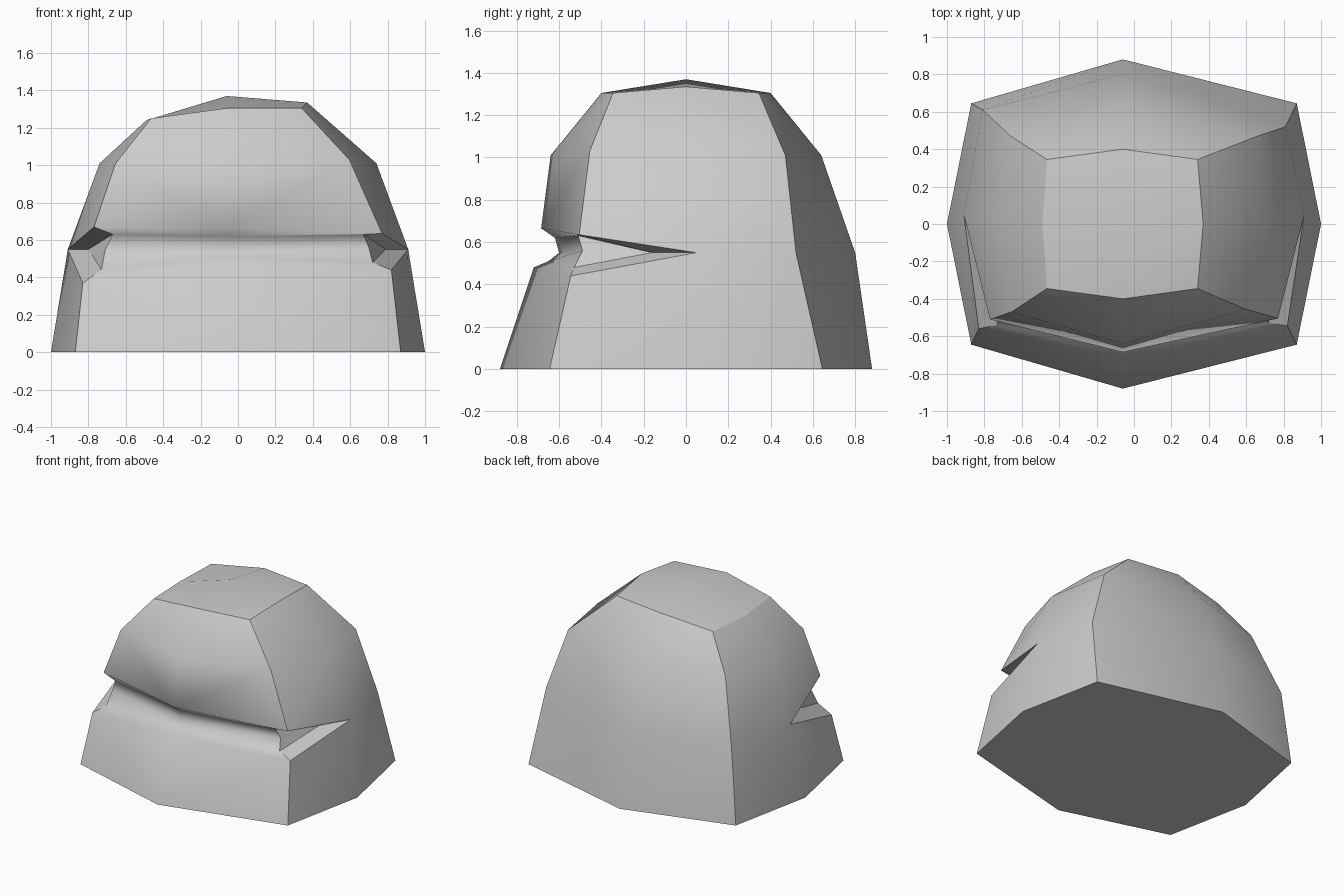
import bpy, bmesh

if "Cube" in bpy.data.objects:
    bpy.data.objects.remove(bpy.data.objects["Cube"])

bm = bmesh.new()
patch = {}  # face -> name of the smooth patch it belongs to


def column(points):
    return [bm.verts.new(p) for p in points]


def face(group, *verts):
    patch[bm.faces.new(verts)] = group


def strip(group, a, b):
    """Join two columns of equal length with quads."""
    for i in range(len(a) - 1):
        face(group, a[i], b[i], b[i + 1], a[i + 1])


# Middle columns: (y, z) profiles at x = -0.06
back = column([(-0.06, y, z) for y, z in
               [(0.88, 0), (0.80, 0.55), (0.64, 1.01), (0.40, 1.305)]])
front = column([(-0.06, y, z) for y, z in
                [(-0.88, 0), (-0.72, 0.48), (-0.65, 0.51), (-0.60, 0.55),
                 (-0.62, 0.62), (-0.685, 0.665), (-0.64, 1.01), (-0.40, 1.305)]])
crown = bm.verts.new((-0.06, 0, 1.37))

# Side columns (last point is the inside of the side slit)
side = {
    1: column([(1, 0, 0), (0.91, 0.05, 0.55), (0.74, 0, 1.01), (0.37, 0, 1.335),
               (0.79, -0.16, 0.55)]),
    -1: column([(-1, 0, 0), (-0.91, 0.05, 0.55), (-0.74, 0, 1.01), (-0.49, 0, 1.24),
                (-0.80, -0.16, 0.55)]),
}
# Rear corner columns
rear = {
    1: column([(0.87, 0.645, 0), (0.81, 0.52, 0.55), (0.66, 0.47, 1.01), (0.34, 0.345, 1.305)]),
    -1: column([(-0.87, 0.645, 0), (-0.81, 0.61, 0.55), (-0.66, 0.47, 1.01), (-0.465, 0.345, 1.25)]),
}
# Front corner columns, running through the groove
fore = {
    1: column([(0.87, -0.645, 0), (0.82, -0.545, 0.44), (0.72, -0.53, 0.48),
               (0.70, -0.49, 0.56), (0.67, -0.51, 0.63), (0.77, -0.505, 0.635),
               (0.595, -0.455, 1.03), (0.34, -0.345, 1.305)]),
    -1: column([(-0.87, -0.645, 0), (-0.83, -0.56, 0.37), (-0.73, -0.54, 0.44),
                (-0.71, -0.49, 0.55), (-0.67, -0.51, 0.63), (-0.77, -0.51, 0.67),
                (-0.655, -0.47, 1.01), (-0.465, -0.345, 1.25)]),
}

for s in (1, -1):
    f, m, r = fore[s], side[s], rear[s]
    strip("front", front, f)
    strip("back", back, r)
    strip(("side", s), m[:4], r)
    # side wall in front of the middle, above and below the slit
    face(("side", s), f[0], m[0], m[1], f[1])
    face(("side", s), f[5], m[1], m[2], f[6])
    face(("side", s), f[6], m[2], m[3], f[7])
    # slit facets
    face(("slit floor", s), f[1], m[1], m[4], f[2])
    face(("slit roof", s), f[5], f[4], m[4], m[1])
    face(("slit end", s), f[2], m[4], f[3])
    face(("slit end", s), f[3], m[4], f[4])
    # crown
    face("top", front[7], f[7], m[3], crown)
    face("top", back[3], r[3], m[3], crown)

# Flat underside
face("bottom", front[0], fore[1][0], side[1][0], rear[1][0],
     back[0], rear[-1][0], side[-1][0], fore[-1][0])

bmesh.ops.recalc_face_normals(bm, faces=bm.faces[:])

# Smooth inside each patch, sharp where patches meet
for fc in bm.faces:
    fc.smooth = True
for e in bm.edges:
    e.smooth = len({patch[fc] for fc in e.link_faces}) == 1

mesh = bpy.data.meshes.new("grooved_dome")
bm.to_mesh(mesh)
bm.free()
grey = bpy.data.materials.new("light_grey")
grey.diffuse_color = (0.6, 0.6, 0.6, 1)
grey.use_nodes = True
grey.node_tree.nodes["Principled BSDF"].inputs["Base Color"].default_value = grey.diffuse_color
mesh.materials.append(grey)
dome = bpy.data.objects.new("grooved_dome", mesh)
bpy.context.collection.objects.link(dome)
